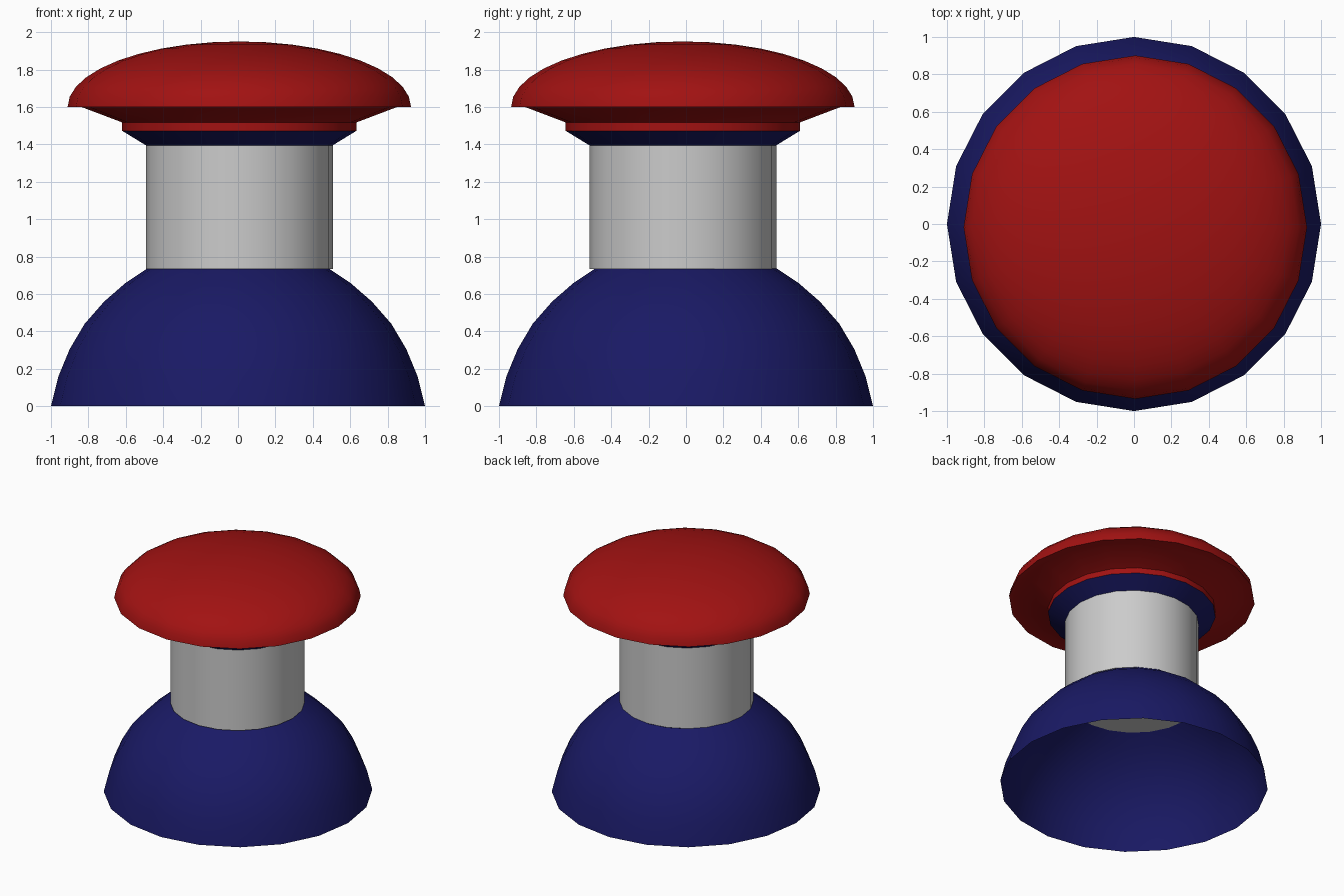
import bpy, bmesh
from math import sin, cos, pi, radians

if "Cube" in bpy.data.objects:
    bpy.data.objects.remove(bpy.data.objects["Cube"])

SIDES = 20


def material(name, rgb):
    m = bpy.data.materials.new(name)
    m.diffuse_color = (*rgb, 1)
    m.use_nodes = True
    m.node_tree.nodes["Principled BSDF"].inputs["Base Color"].default_value = m.diffuse_color
    return m


def lathe(name, profile, mat=None, center=(0, 0), cap_start=False, cap_end=False):
    """Revolve (radius, z) points, listed bottom to top on the outside, around a vertical axis."""
    bm = bmesh.new()
    rings = []
    for r, z in profile:
        if r < 1e-4:
            rings.append([bm.verts.new((0, 0, z))])
        else:
            rings.append([bm.verts.new((r * cos(2 * pi * i / SIDES), r * sin(2 * pi * i / SIDES), z))
                          for i in range(SIDES)])
    for a, b in zip(rings, rings[1:]):
        for i in range(SIDES):
            j = (i + 1) % SIDES
            if len(b) == 1:
                bm.faces.new((a[i], a[j], b[0]))
            else:
                bm.faces.new((a[i], a[j], b[j], b[i]))
    if cap_start:
        bm.faces.new(rings[0][::-1])
    if cap_end:
        bm.faces.new(rings[-1])
    me = bpy.data.meshes.new(name)
    bm.to_mesh(me)
    bm.free()
    ob = bpy.data.objects.new(name, me)
    ob.location = (*center, 0)
    bpy.context.collection.objects.link(ob)
    if mat:
        me.materials.append(mat)
    bpy.ops.object.select_all(action='DESELECT')
    ob.select_set(True)
    bpy.context.view_layer.objects.active = ob
    bpy.ops.object.shade_smooth_by_angle(angle=radians(30))
    return ob


blue = material("navy", (0.01, 0.01, 0.13))
red = material("red", (0.36, 0.006, 0.006))
AXIS = (0.007, -0.017)  # the upper parts sit slightly off centre

# Hollow dome, open underneath and where the stem enters
lathe("base_dome", [(1, 0), (0.96, 0.16), (0.9, 0.305), (0.82, 0.44),
                    (0.715, 0.56), (0.6, 0.66), (0.487, 0.735)], blue)

# Grey stem
lathe("stem", [(0.5, 0.733), (0.5, 1.395)], None, AXIS, cap_start=True, cap_end=True)

# Blue flare under the cap
lathe("collar", [(0.5, 1.395), (0.626, 1.472)], blue, AXIS)

# Red cap: lip, sloping underside, flat rim and flattened dome
dome = [(0.918 * cos(radians(a)), 1.6 + 0.35 * sin(radians(a))) for a in range(0, 91, 9)]
lathe("cap", [(0.626, 1.472), (0.626, 1.517), (0.845, 1.6)] + dome, red, AXIS)
